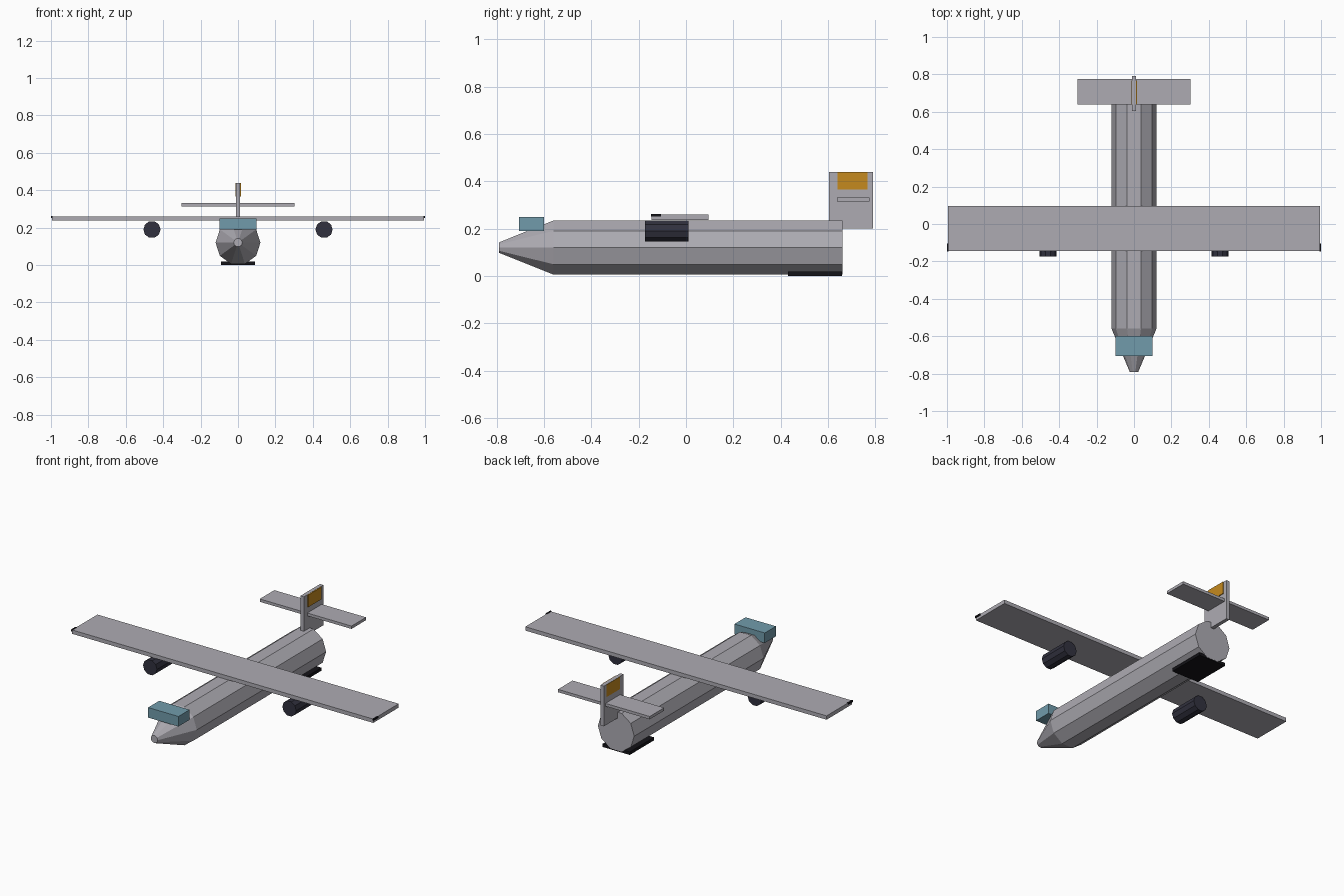
import bpy
import bmesh
import math
from mathutils import Matrix

if "Cube" in bpy.data.objects:
    bpy.data.objects.remove(bpy.data.objects["Cube"])


def material(name, rgb):
    m = bpy.data.materials.new(name)
    m.diffuse_color = (*rgb, 1)
    m.use_nodes = True
    m.node_tree.nodes["Principled BSDF"].inputs["Base Color"].default_value = m.diffuse_color
    return m


GREY = material("light_grey", (0.42, 0.41, 0.45))
TEAL = material("cockpit_teal", (0.165, 0.33, 0.41))
DARK = material("engine_dark", (0.031, 0.031, 0.049))
BLACK = material("black", (0.007, 0.0065, 0.009))
ORANGE = material("orange", (0.56, 0.255, 0.013))


def finish(name, bm, mat):
    bmesh.ops.recalc_face_normals(bm, faces=bm.faces)
    mesh = bpy.data.meshes.new(name)
    bm.to_mesh(mesh)
    bm.free()
    mesh.materials.append(mat)
    obj = bpy.data.objects.new(name, mesh)
    bpy.context.collection.objects.link(obj)
    return obj


def box(name, x, y, z, mat):
    """Box from (min, max) ranges on each axis."""
    bm = bmesh.new()
    size = [b - a for a, b in (x, y, z)]
    mid = [(a + b) / 2 for a, b in (x, y, z)]
    bmesh.ops.create_cube(bm, size=1, matrix=Matrix.Translation(mid) @ Matrix.Diagonal((*size, 1)))
    return finish(name, bm, mat)


def tube(name, x, z, stations, mat, sides=10):
    """Closed faceted body along y through (y, radius) stations."""
    bm = bmesh.new()
    rings = []
    for y, r in stations:
        angles = [2 * math.pi * i / sides for i in range(sides)]
        rings.append([bm.verts.new((x + r * math.cos(a), y, z + r * math.sin(a))) for a in angles])
    for a, b in zip(rings, rings[1:]):
        for i in range(sides):
            j = (i + 1) % sides
            bm.faces.new((a[i], a[j], b[j], b[i]))
    bm.faces.new(rings[0])
    bm.faces.new(rings[-1])
    return finish(name, bm, mat)


# Body with tapered nose
tube("fuselage", 0, 0.12, [(-0.79, 0.023), (-0.56, 0.12), (0.66, 0.12)], GREY)
box("cockpit", (-0.1, 0.1), (-0.705, -0.6), (0.19, 0.25), TEAL)
box("rear_ramp", (-0.09, 0.09), (0.43, 0.659), (0, 0.018), BLACK)

# Wing, engines and tip plates
box("wing", (-0.995, 0.995), (-0.145, 0.095), (0.237, 0.26), GREY)
for side, s in (("left", -1), ("right", 1)):
    tube(side + "_engine", s * 0.46, 0.19, [(-0.173, 0.046), (0.01, 0.046)], DARK)
    box(side + "_wing_tip", sorted((s * 0.991, s)), (-0.148, -0.105), (0.252, 0.262), BLACK)

# Tail
box("tail_fin", (-0.011, 0.011), (0.605, 0.79), (0.2, 0.44), GREY)
box("tailplane", (-0.303, 0.303), (0.638, 0.775), (0.314, 0.331), GREY)
box("right_fin_panel", (0.01, 0.016), (0.64, 0.767), (0.366, 0.439), ORANGE)
box("left_fin_panel", (-0.0125, -0.01), (0.64, 0.767), (0.366, 0.439), ORANGE)
